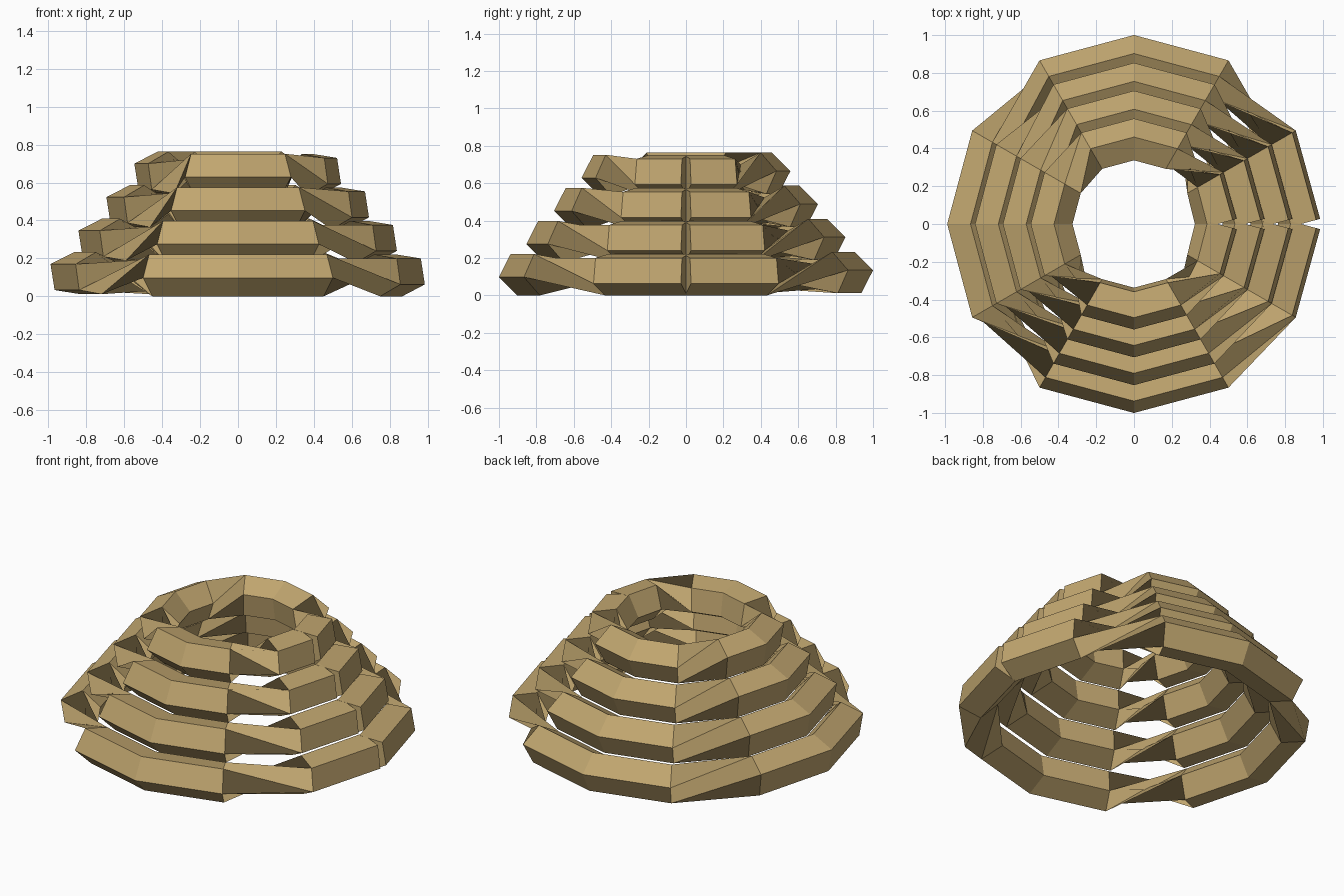
import bpy, bmesh
from math import sin, cos, radians
from mathutils import Vector

cube = bpy.data.objects.get("Cube")
if cube:
    bpy.data.objects.remove(cube, do_unlink=True)

SIDES = 5           # pentagonal tube
STEPS = 12          # bends around each ring
TUBE = 0.1178
RADIUS = 0.884
RISE = 0.1768
BASE = TUBE * cos(radians(9))

tan = bpy.data.materials.new("sand_tan")
tan.use_nodes = True
colour = (0.53, 0.38, 0.16, 1)
tan.diffuse_color = colour
tan.node_tree.nodes["Principled BSDF"].inputs["Base Color"].default_value = colour


def roll(step):
    """Turn of the pentagon about the path; it jumps between the four sides."""
    angle = step * 30
    if angle <= 30 or angle >= 330:
        return 45
    if angle <= 120:
        return 225
    if angle <= 210:
        return 315
    return 135


def coil(name, radius, height):
    bm = bmesh.new()
    loops = []
    for step in range(STEPS + 1):
        angle = radians(step * 30)
        centre = Vector((radius * cos(angle), radius * sin(angle), height))
        # The two open ends stand square to their own segment
        lean = {0: 15, STEPS: -15}.get(step, 0)
        facing = angle + radians(lean)
        out = Vector((cos(facing), sin(facing), 0))
        loop = []
        for k in range(SIDES):
            a = radians(roll(step) + k * 360 / SIDES)
            offset = out * cos(a) + Vector((0, 0, sin(a)))
            loop.append(bm.verts.new(centre + offset * TUBE))
        loops.append(loop)
    # Tube walls
    for a, b in zip(loops, loops[1:]):
        for k in range(SIDES):
            n = (k + 1) % SIDES
            bm.faces.new((a[k], a[n], b[n], b[k]))
    # End caps
    bm.faces.new(loops[0])
    bm.faces.new(loops[-1])
    bmesh.ops.recalc_face_normals(bm, faces=bm.faces)
    mesh = bpy.data.meshes.new(name)
    bm.to_mesh(mesh)
    bm.free()
    mesh.materials.append(tan)
    obj = bpy.data.objects.new(name, mesh)
    bpy.context.collection.objects.link(obj)


# Four rings, each smaller and higher than the last
for i, name in enumerate(("bottom_ring", "lower_ring", "upper_ring", "top_ring")):
    coil(name, RADIUS * (6 - i) / 6, BASE + RISE * i)
